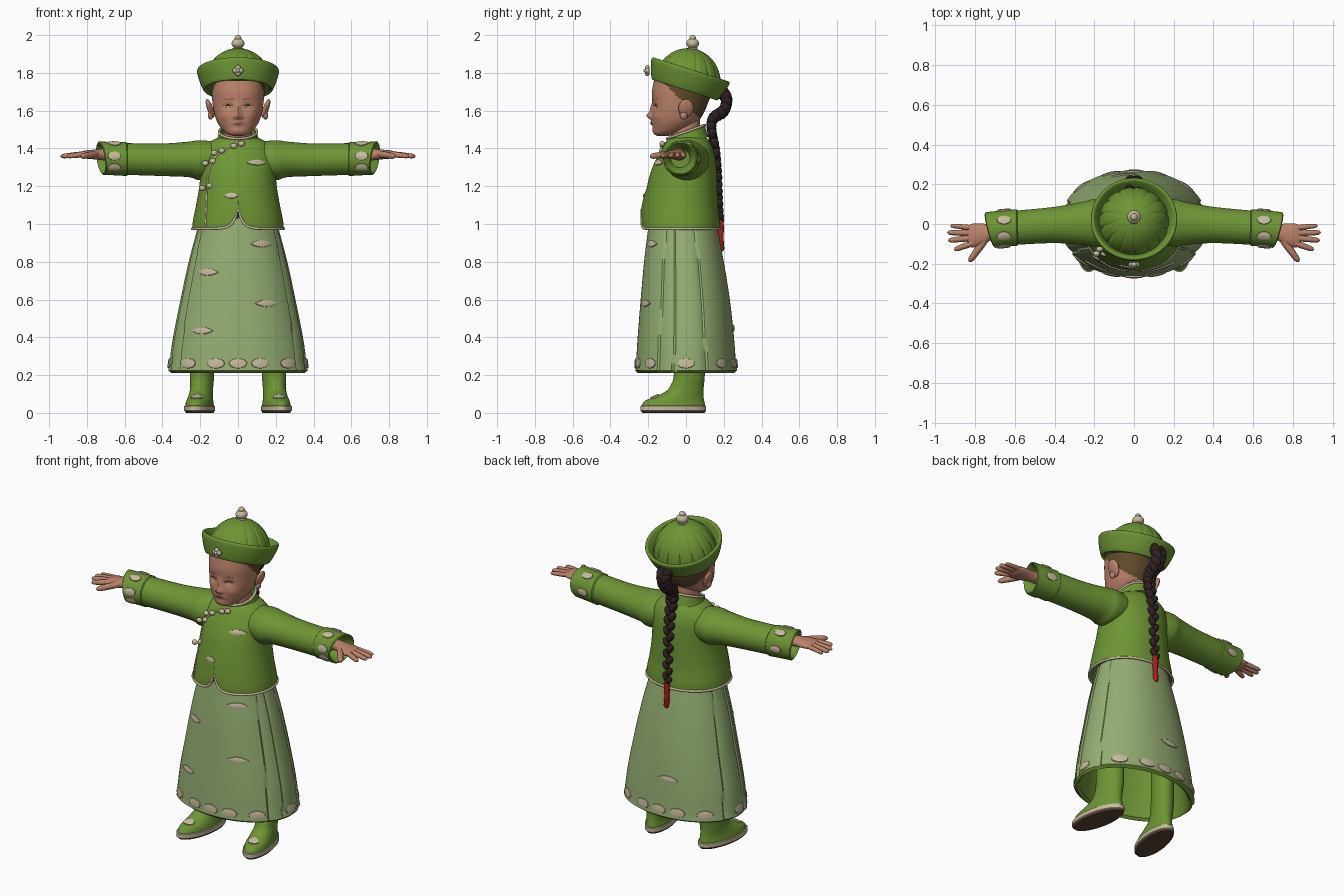
import bpy, bmesh, math
from math import sin, cos, pi, exp
from mathutils import Vector, Matrix
from mathutils.bvhtree import BVHTree

if "Cube" in bpy.data.objects:
    bpy.data.objects.remove(bpy.data.objects["Cube"])


def material(name, r, g, b):
    m = bpy.data.materials.new(name)
    m.use_nodes = True
    m.diffuse_color = (r, g, b, 1)
    m.node_tree.nodes["Principled BSDF"].inputs["Base Color"].default_value = (r, g, b, 1)
    return m


green = material("jacket green", .155, .3, .035)
pale = material("skirt pale green", .3, .42, .17)
cream = material("cream trim", .56, .49, .33)
skin = material("skin", .5, .225, .145)
dark = material("braid dark brown", .03, .015, .015)
brown = material("short hair brown", .12, .072, .027)
red = material("red tassel", .37, .013, .013)
sole = material("sole brown", .11, .06, .045)
lip = material("lip", .37, .135, .1)
trees, meshes = {}, []


def finish(name, bm, mats):
    bmesh.ops.recalc_face_normals(bm, faces=bm.faces)
    me = bpy.data.meshes.new(name)
    bm.to_mesh(me)
    bm.free()
    for m in mats:
        me.materials.append(m)
    ob = bpy.data.objects.new(name, me)
    bpy.context.collection.objects.link(ob)
    meshes.append(ob)
    trees[name] = BVHTree.FromPolygons([v.co for v in me.vertices],
                                       [p.vertices[:] for p in me.polygons])
    return ob


def loft(name, rings, mats, rule=None):
    """Skin a stack of closed rings; rule(centre, ring index) picks the material."""
    bm = bmesh.new()
    vs = [[bm.verts.new(p) for p in r] for r in rings]
    n = len(vs[0])
    for i in range(len(vs) - 1):
        for j in range(n):
            k = (j + 1) % n
            f = bm.faces.new((vs[i][j], vs[i][k], vs[i + 1][k], vs[i + 1][j]))
            if rule:
                f.material_index = rule(f.calc_center_median(), i)
    for i in (0, -1):
        f = bm.faces.new(vs[i])
        if rule:
            f.material_index = rule(f.calc_center_median(), 0 if i == 0 else len(vs) - 2)
    return finish(name, bm, mats)


def resample(rows, per=5):
    """Catmull-Rom through rows of numbers."""
    out = []
    for i in range(len(rows) - 1):
        a, b, c, d = (Vector(rows[min(max(i + k, 0), len(rows) - 1)]) for k in (-1, 0, 1, 2))
        for s in range(per):
            t = s / per
            out.append(b + (c - a) * t / 2 + (a * 2 - b * 5 + c * 4 - d) * t * t / 2
                       + (b * 3 - a - c * 3 + d) * t ** 3 / 2)
    return out + [Vector(rows[-1])]


def ring(z, rx, front, back, n=64, power=1.0, x=0):
    pts = []
    for j in range(n):
        t = 2 * pi * j / n
        s, c = sin(t), cos(t)
        pts.append(Vector((x + rx * math.copysign(abs(s) ** power, s),
                           (front + back) / 2 - (back - front) / 2 * math.copysign(abs(c) ** power, c), z)))
    return pts


def blobs(name, items, mat):
    """Ellipsoids: (centre, radii, tilt about y)."""
    bm = bmesh.new()
    for c, r, tilt in items:
        m = Matrix.Translation(c) @ Matrix.Rotation(tilt, 4, 'Y') @ Matrix.Diagonal((*r, 1))
        bmesh.ops.create_uvsphere(bm, u_segments=20, v_segments=12, radius=1, matrix=m)
    return finish(name, bm, [mat])


def tube(name, pts, radius, mat, radii=None, cyclic=False):
    cu = bpy.data.curves.new(name, 'CURVE')
    cu.dimensions = '3D'
    cu.bevel_depth, cu.bevel_resolution, cu.use_fill_caps = radius, 3, True
    sp = cu.splines.new('POLY')
    sp.points.add(len(pts) - 1)
    for i, p in enumerate(pts):
        sp.points[i].co = (*p, 1)
        sp.points[i].radius = radii[i] if radii else 1
    sp.use_cyclic_u = cyclic
    cu.materials.append(mat)
    bpy.context.collection.objects.link(bpy.data.objects.new(name, cu))


def hit(target, origin, direction):
    p, n = trees[target].ray_cast(Vector(origin), Vector(direction).normalized())[:2]
    return p, (n if n.dot(Vector(direction)) < 0 else -n)


def patch(name, target, origin, direction, w, h, mat=cream, pointed=False, thick=.008):
    """Thin raised plate that follows the surface it is sewn to."""
    c, n = hit(target, origin, direction)
    up = Vector((0, 0, 1)) if abs(n.z) < .8 else Vector((0, 1, 0))
    u = up.cross(n).normalized()
    v = n.cross(u)
    rings = []
    for f, lift in ((1, -.002), (.93, thick * .7), (.6, thick), (.1, thick)):
        row = []
        for j in range(20):
            a = 2 * pi * j / 20
            s = sin(a) * (abs(sin(a)) if pointed else 1)
            q, m = trees[target].find_nearest(c + u * w * f * cos(a) + v * h * f * s)[:2]
            row.append(q + (m if m.dot(n) > 0 else -m) * lift)
        rings.append(row)
    loft(name, rings, [mat])


# Skirt: flared, pleated at the sides, green lining
def pleat(p, cy):
    t = abs(math.atan2(p.x / .37, -(p.y - cy) / .27))
    dip = sum(.016 * exp(-max(0, (t - e) * k) / .09) for e, k in ((1.0, 1), (1.32, 1), (1.98, -1))
              if (t - e) * k > -.001)
    return Vector((p.x * (1 - dip * 2), cy + (p.y - cy) * (1 - dip * 2), p.z))


skirt_rows = resample([(1.12, .19, -.185, .13), (.98, .215, -.2, .165), (.8, .262, -.222, .2),
                       (.6, .305, -.24, .232), (.4, .345, -.256, .254), (.27, .363, -.264, .264),
                       (.225, .37, -.268, .27)])
outer = [[pleat(p, (r[2] + r[3]) / 2) for p in ring(*r, n=160, power=.95)] for r in skirt_rows]
lining = [ring(z, rx, -ry, ry, n=160) for z, rx, ry in
          ((.212, .355, .255), (.225, .34, .24), (.5, .29, .21), (.6, .25, .17))]
last = len(outer) - 2
loft("skirt", outer + lining, [pale, green], lambda c, i: int(i > last))

# Jacket body with a notched front hem
jacket_rows = resample([(.975, .243, -.235, .18), (1.02, .238, -.234, .178), (1.1, .222, -.224, .168),
                        (1.2, .205, -.206, .165), (1.28, .199, -.185, .162), (1.35, .198, -.155, .155),
                        (1.4, .185, -.125, .142), (1.435, .15, -.105, .125), (1.46, .1, -.085, .105)])


def notch(pts):
    for p in pts:
        if p.y < 0:
            p.z += .1 * exp(-abs(p.x) / .025) * max(0, 1 - (p.z - .975) / .22)
    return pts


body = [notch(ring(*r, n=128, power=.95)) for r in jacket_rows]
inner = [Vector((p.x * .88, p.y * .88, p.z + .01)) for p in body[0]]
loft("jacket_body", [inner] + body, [green])
tube("jacket_hem_trim", body[0], .007, cream, cyclic=True)

# Jacket closure, knots and embroidery
closure = []
for x, z in resample([(0, 1.43), (-.07, 1.395), (-.13, 1.34), (-.16, 1.25), (-.166, 1.12), (-.172, .985)]):
    closure.append(hit("jacket_body", (x, -1, z), (0, 1, 0))[0])
tube("closure_piping", closure, .005, cream)
for x, z in ((0, 1.415), (-.1, 1.378), (-.145, 1.325), (-.16, 1.195)):
    p, n = hit("jacket_body", (x, -1, z), (0, 1, 0))
    blobs("knot_button", [(p + n * .01 + Vector((d, 0, d * .3)), (.018, .014, .015), 0)
                          for d in (-.022, .018)], cream)
for x, z, w in ((.1, 1.325, .058), (-.035, 1.15, .042)):
    patch("jacket_embroidery", "jacket_body", (x, -1, z), (0, 1, 0), w, .016, pointed=True)
for x, z in ((.125, .895), (-.16, .745), (.15, .58), (-.19, .435)):
    patch("skirt_embroidery", "skirt", (x, -1, z), (0, 1, 0), .065, .019, pointed=True)
patch("skirt_embroidery_back", "skirt", (-.05, 1, .45), (0, -1, 0), .065, .019, pointed=True)
for k in range(12):
    a = 2 * pi * k / 12
    d = Vector((sin(a) * .8, -cos(a), 0))
    patch("hem_patch", "skirt", d * 2 + Vector((0, 0, .262)), -d, .048, .027)

# Standing collar, higher at the back, and neck
collar = [ring(z, r, -r, r) for z, r in ((1.42, .118), (1.45, .108), (1.488, .1), (1.488, .09), (1.43, .085))]
for row in collar:
    for p in row:
        p.z += p.y * .36
loft("collar", collar, [green])
tube("collar_trim", collar[2], .007, cream, cyclic=True)
loft("neck", [ring(z, .075, -.08, .075) for z in (1.38, 1.56)], [skin])

# Head: rings shaped by soft bumps for the features
bumps = [(0, 1.572, .018, .018, .028), (0, 1.605, .012, .03, .012), (0, 1.535, .03, .013, .009),
         (0, 1.492, .03, .018, .006), (.052, 1.622, .025, .016, -.01), (-.052, 1.622, .025, .016, -.01),
         (.07, 1.57, .03, .025, .006), (-.07, 1.57, .03, .025, .006),
         (.02, 1.565, .008, .01, .009), (-.02, 1.565, .008, .01, .009)]
head = []
for r in resample([(1.466, .025, -.15, -.09), (1.478, .06, -.168, -.05), (1.51, .092, -.174, .02),
                   (1.55, .115, -.178, .07), (1.6, .129, -.178, .1), (1.65, .136, -.178, .12),
                   (1.7, .14, -.18, .14), (1.76, .14, -.17, .14)], 8):
    row = ring(*r, n=128, power=.92)
    for p in row:
        if p.y < -.04:
            p.y -= sum(h * exp(-((p.x - x) / sx) ** 2 - ((p.z - z) / sz) ** 2) for x, z, sx, sz, h in bumps)
    head.append(row)
loft("head", head, [skin, brown], lambda c, i: int(c.z > 1.53 and c.y > 1.63 - c.z))
patch("mouth", "head", (0, -1, 1.533), (0, 1, 0), .03, .009, lip, True, .003)
for s in (1, -1):
    patch("eye", "head", (s * .052, -1, 1.622), (0, 1, 0), .024, .007, cream, True, .003)
    patch("eyelash", "head", (s * .052, -1, 1.629), (0, 1, 0), .026, .003, brown, True, .004)
    patch("eyebrow", "head", (s * .055, -1, 1.66), (0, 1, 0), .032, .005, lip, True, .002)
    blobs("ear", [((s * .148, .0, 1.612), (.016, .04, .052), s * .35),
                  ((s * .146, -.012, 1.575), (.014, .02, .022), 0)], skin)

# Hat: tilted turned-up brim and ribbed dome
tilt = Matrix.Translation((0, .01, 1.765)) @ Matrix.Rotation(-.31, 4, 'X')
brim = resample([(-.05, .165), (-.058, .18), (-.03, .195), (.01, .209), (.045, .217),
                 (.056, .208), (.045, .195), (0, .172), (-.04, .155)], 4)
loft("hat_brim", [[tilt @ p for p in ring(h, r, -r, r, n=96)] for h, r in brim], [green])
dome = []
lean = Matrix.Translation((0, .01, 1.76)) @ Matrix.Rotation(-.16, 4, 'X')
for k in range(17):
    a = pi / 2 * k / 17
    row = ring(.172 * sin(a) - .02 * cos(a), .178 * cos(a) ** .85, -.178 * cos(a) ** .85,
               .178 * cos(a) ** .85, n=168)
    for j, p in enumerate(row):
        gap = min(j % 12, 12 - j % 12)
        groove = 1 - .035 * exp(-(gap / 1.3) ** 2)
        dome.append(lean @ Vector((p.x * groove, p.y * groove, p.z)))
loft("hat_dome", [dome[i:i + 168] for i in range(0, len(dome), 168)], [green])
blobs("hat_knob", [((0, .035, 1.93), (.026, .026, .01), 0), ((0, .035, 1.956), (.034, .034, .027), 0),
                   ((0, .035, 1.984), (.018, .018, .016), 0)], cream)
blobs("hat_ornament", [((.014 * cos(k * pi / 2), -.205, 1.812 + .014 * sin(k * pi / 2)), (.015, .013, .015), 0)
                       for k in range(4)] + [((0, -.212, 1.812), (.011, .013, .011), 0)], cream)

# Braid of alternating lumps and its tassel
path = resample([(.19, 1.7), (.215, 1.66), (.2, 1.6), (.145, 1.56), (.135, 1.5), (.155, 1.4),
                 (.168, 1.28), (.175, 1.14), (.182, 1.02)], 4)
lumps = []
for i, (y, z) in enumerate(path):
    s, r = (1 if i % 2 else -1), .034 - .014 * i / len(path)
    lumps.append(((s * r * .5, y, z), (r * .8, r * .95, r * 1.25), s * .5))
blobs("braid", lumps, dark)
tube("tassel", [(0, .182, 1.02), (0, .183, .99), (0, .186, .92), (0, .187, .87), (0, .187, .855)],
     .017, red, [.8, 1.1, .8, 1, .6])

for s in (1, -1):
    # Sleeve with cuff step and slanted hollow end
    rows = resample([(.08, 1.345, .088, .005, .1), (.2, 1.338, .105, .005, .118), (.26, 1.342, .094, .003, .108),
                     (.4, 1.34, .086, -.005, .091), (.585, 1.344, .084, -.018, .086)], 4)
    rows += [(.59, 1.344, .09, -.018, .092), (.66, 1.346, .088, -.023, .09), (.722, 1.348, .089, -.03, .09),
             (.727, 1.348, .082, -.03, .083), (.717, 1.348, .074, -.03, .075), (.64, 1.348, .05, -.03, .05)]
    sleeve = []
    for x, zc, rz, yc, ry in rows:
        k = max(0, (x - .58) / .14)
        sleeve.append([Vector((s * (x + k * (.13 * rz * sin(a) + .25 * ry * cos(a))),
                               yc + ry * cos(a), zc + rz * sin(a)))
                       for a in (2 * pi * j / 48 for j in range(48))])
    loft("sleeve", sleeve, [green])
    for y, z, dy, dz in ((-.02, 1.36, 1, 0), (-.02, 1.3, 1, 0), (.02, 1.35, 0, -1), (-.06, 1.35, 0, -1), (-.02, 1.34, -1, 0)):
        patch("cuff_patch", "sleeve", (s * .655, y - dy, z - dz), (0, dy, dz), .036, .024)

    # Hand, palm down
    palm = resample([(.62, -.035, .036, .032), (.71, -.04, .037, .031), (.76, -.052, .054, .026),
                     (.81, -.058, .06, .021), (.835, -.06, .052, .013)], 4)
    loft("palm", [[Vector((s * x, yc + ry * cos(a), 1.368 + rz * sin(a)))
                   for a in (2 * pi * j / 24 for j in range(24))] for x, yc, ry, rz in palm], [skin])
    for x, y, tx, ty, r in ((.81, -.02, .925, -.008, .013), (.82, -.045, .94, -.043, .015),
                            (.82, -.07, .935, -.083, .015), (.81, -.095, .905, -.13, .015),
                            (.75, -.08, .83, -.19, .018)):
        a, b = Vector((s * x, y, 1.37)), Vector((s * tx, ty, 1.358))
        tube("finger", [a.lerp(b, t) for t in (0, .3, .6, .85, .95, 1)], r, skin, [1, 1.05, .95, .85, .6, .15])

    # Boot with pale welt and brown sole
    boot = [(0, .068, -.23, .098), (.01, .075, -.238, .105), (.012, .078, -.242, .107), (.036, .078, -.242, .107),
            (.038, .072, -.235, .1)]
    boot += resample([(.045, .071, -.233, .1), (.065, .067, -.215, .096), (.085, .063, -.165, .093),
                      (.115, .06, -.105, .092), (.15, .06, -.08, .095), (.22, .063, -.063, .1),
                      (.5, .065, -.06, .1)], 4)
    foot = [ring(*r, n=48) for r in boot]
    for row in foot:
        for p in row:
            p.x = s * (p.x + .193 - .15 * p.y)
    loft("boot", foot, [sole, cream, green], lambda c, i: 0 if i < 1 else 1 if i < 4 else 2)
    patch("boot_patch", "boot", (s * .218, -.165, 1), (0, 0, -1), .035, .025)

# Smooth shading with kept edges
bpy.ops.object.select_all(action='DESELECT')
for ob in meshes:
    ob.select_set(True)
bpy.context.view_layer.objects.active = meshes[0]
bpy.ops.object.shade_smooth_by_angle(angle=math.radians(40))
